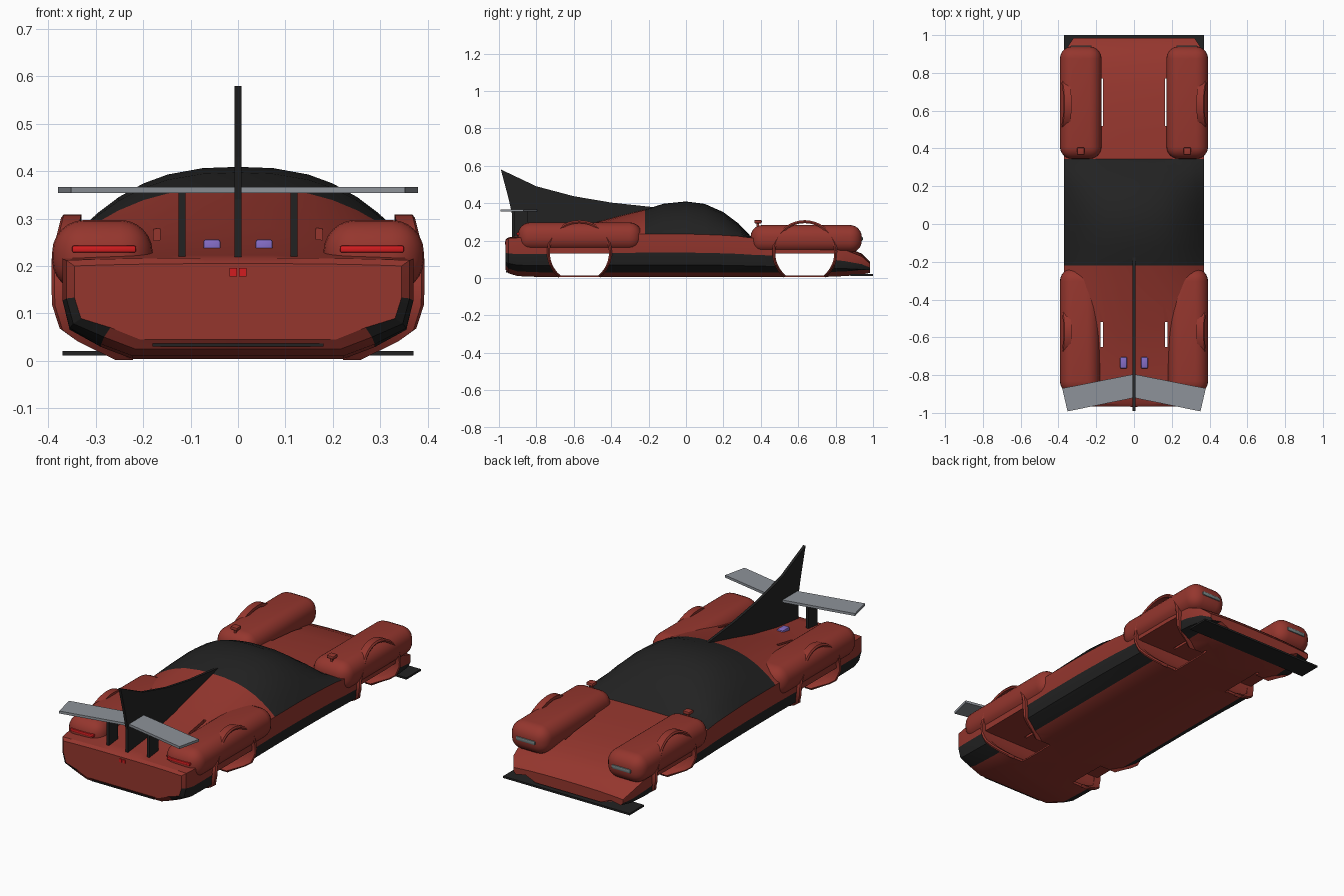
import bpy, bmesh, math
from mathutils import Vector

if "Cube" in bpy.data.objects:
    bpy.data.objects.remove(bpy.data.objects["Cube"])


def material(name, rgb):
    m = bpy.data.materials.new(name)
    m.use_nodes = True
    m.diffuse_color = (*rgb, 1)
    bsdf = next(n for n in m.node_tree.nodes if n.type == "BSDF_PRINCIPLED")
    bsdf.inputs["Base Color"].default_value = (*rgb, 1)
    return m


RED = material("body red", (0.30, 0.037, 0.027))
BLACK = material("black", (0.016, 0.016, 0.016))
GREY = material("wing grey", (0.27, 0.29, 0.32))
LAMP = material("tail lamp red", (0.65, 0.012, 0.014))
PURPLE = material("purple lamp", (0.23, 0.15, 0.56))
HEAD = material("headlamp grey", (0.17, 0.22, 0.22))


def finish(name, bm, mats, smooth=None):
    bmesh.ops.recalc_face_normals(bm, faces=bm.faces)
    me = bpy.data.meshes.new(name)
    bm.to_mesh(me)
    bm.free()
    ob = bpy.data.objects.new(name, me)
    bpy.context.collection.objects.link(ob)
    for m in mats:
        me.materials.append(m)
    if smooth:
        shade(ob, smooth)
    return ob


def shade(ob, angle):
    bpy.ops.object.select_all(action="DESELECT")
    ob.select_set(True)
    bpy.context.view_layer.objects.active = ob
    bpy.ops.object.shade_smooth_by_angle(angle=math.radians(angle))


def box(name, lo, hi, mat, bevel=0, segs=2):
    bm = bmesh.new()
    bmesh.ops.create_cube(bm, size=1)
    for v in bm.verts:
        v.co = Vector([l + (h - l) * (c + 0.5) for l, h, c in zip(lo, hi, v.co)])
    if bevel:
        bmesh.ops.bevel(bm, geom=bm.edges[:], offset=bevel, segments=segs,
                        profile=0.5, affect="EDGES")
    return finish(name, bm, [mat], 40 if bevel else None)


def pair(name, lo, hi, mat, bevel=0, segs=2):
    """Box on the left side and its mirror on the right side."""
    box("left_" + name, lo, hi, mat, bevel, segs)
    box("right_" + name, (-hi[0], lo[1], lo[2]), (-lo[0], hi[1], hi[2]), mat, bevel, segs)


def prism(name, pts, offset, mat):
    bm = bmesh.new()
    face = bm.faces.new([bm.verts.new(p) for p in pts])
    out = bmesh.ops.extrude_face_region(bm, geom=[face])
    verts = [g for g in out["geom"] if isinstance(g, bmesh.types.BMVert)]
    bmesh.ops.translate(bm, verts=verts, vec=offset)
    return finish(name, bm, [mat])


def cut(ob, cutter):
    cutter.hide_render = True
    mod = ob.modifiers.new("cut", "BOOLEAN")
    mod.operation, mod.solver, mod.object = "DIFFERENCE", "EXACT", cutter
    bpy.ops.object.select_all(action="DESELECT")
    ob.select_set(True)
    bpy.context.view_layer.objects.active = ob
    bpy.ops.object.modifier_apply(modifier=mod.name)
    bpy.data.objects.remove(cutter)


# Hull with canopy: stations of y, half width, shoulder, crown, floor
STATIONS = [
    (-0.965, 0.345, 0.200, 0.205, 0.045), (-0.95, 0.362, 0.212, 0.217, 0.025),
    (-0.90, 0.37, 0.215, 0.223, 0.010), (-0.75, 0.37, 0.22, 0.24, 0.004),
    (-0.55, 0.37, 0.225, 0.28, 0.004), (-0.38, 0.37, 0.23, 0.325, 0.004),
    (-0.22, 0.37, 0.235, 0.365, 0.004), (-0.12, 0.37, 0.235, 0.397, 0.004),
    (0.0, 0.37, 0.235, 0.409, 0.004), (0.1, 0.37, 0.232, 0.396, 0.004),
    (0.2, 0.37, 0.228, 0.352, 0.004), (0.28, 0.37, 0.223, 0.292, 0.004),
    (0.345, 0.37, 0.215, 0.224, 0.004), (0.5, 0.37, 0.205, 0.216, 0.004),
    (0.7, 0.37, 0.185, 0.198, 0.004), (0.85, 0.365, 0.15, 0.168, 0.010),
    (0.94, 0.35, 0.115, 0.13, 0.018), (0.985, 0.32, 0.075, 0.085, 0.028),
]
ROOF = (0.9, 0.8, 0.68, 0.54, 0.4, 0.2, 0)


def section(y, w, s, c, b):
    belt = b + (s - b) * 0.57
    half = [(0, b), (0.6 * w, b), (0.78 * w, b + 0.025), (0.96 * w, b + (belt - b) * 0.5),
            (w, belt), (w, s)]
    half += [(w * t, s + (c - s) * (1 - t ** 2.6)) for t in ROOF]
    ring = half + [(-x, z) for x, z in half[-2:0:-1]]
    return [(x, y, z) for x, z in ring]


bm = bmesh.new()
rings = [[bm.verts.new(p) for p in section(*st)] for st in STATIONS]
n = len(rings[0])
for i, (a, b) in enumerate(zip(rings, rings[1:])):
    mid = (STATIONS[i][0] + STATIONS[i + 1][0]) / 2
    for k in range(n):
        f = bm.faces.new((a[k], a[(k + 1) % n], b[(k + 1) % n], b[k]))
        row = min(k, n - 1 - k)
        sill = row in (2, 3)
        glass = row >= 5 and -0.22 < mid < 0.345
        f.material_index = int(sill or glass)
bm.faces.new(rings[0])
bm.faces.new(rings[-1])
hull = finish("hull", bm, [RED, BLACK])

# Wheel wells open from side to side, with slots beside the fenders
WELL_Z, WELL_R = 0.13, 0.16
for wy, s0, s1 in ((-0.57, -0.65, -0.52), (0.635, 0.52, 0.77)):
    arc = [math.radians(180 + 10 * i) for i in range(19)]
    pts = [(-0.5, wy + WELL_R * math.cos(a), max(0.012, WELL_Z + WELL_R * math.sin(a)))
           for a in arc if WELL_Z + WELL_R * math.sin(a) > 0.005]
    cut(hull, prism("well_cutter", pts, (1, 0, 0), RED))
    for side in (-1, 1):
        for x0, x1, y0, y1, top in ((0.166, 0.45, wy - 0.11, wy + 0.11, 0.1),
                                    (0.164, 0.178, s0, s1, 0.5)):
            xs = sorted((side * x0, side * x1))
            cut(hull, box("slot_cutter", (xs[0], y0, -0.1), (xs[1], y1, top), RED))
shade(hull, 32)

# Fenders
pair("rear_fender", (0.18, -0.9, 0.145), (0.392, -0.235, 0.297), RED, 0.068, 6)
pair("front_fender", (0.172, 0.345, 0.135), (0.392, 0.94, 0.283), RED, 0.064, 6)


# Wheel arch rims, tucked inward toward the floor
def rim_x(z):
    if z > 0.12:
        return 0.385 - max(0, z - 0.22) * 0.25
    return 0.365 + (z - 0.06) * 0.33 if z > 0.06 else 0.235 + z * 2.15


for label, wy in (("rear", -0.57), ("front", 0.635)):
    for side_name, side in (("left", 1), ("right", -1)):
        bm = bmesh.new()
        loops = []
        for i in range(33):
            a = math.radians(-50 + 280 * i / 32)
            z = 0.135 + 0.163 * math.sin(a)
            x = rim_x(z)
            loop = []
            for dx, r in ((-0.035, 0.158), (0.004, 0.158), (0.008, 0.166), (0.002, 0.174),
                          (-0.035, 0.174)):
                loop.append(bm.verts.new((side * (x + dx), wy + r * math.cos(a),
                                          0.135 + r * math.sin(a))))
            loops.append(loop)
        for p, q in zip(loops, loops[1:]):
            for k in range(5):
                bm.faces.new((p[k], p[(k + 1) % 5], q[(k + 1) % 5], q[k]))
        bm.faces.new(loops[0])
        bm.faces.new(loops[-1])
        finish(f"{side_name}_{label}_arch_rim", bm, [RED], 35)

# Tail fin, wing and struts
fin = [(-0.99, 0.58), (-0.8, 0.49), (-0.6, 0.437), (-0.4, 0.403), (-0.15, 0.376),
       (-0.17, 0.34), (-0.55, 0.25), (-0.93, 0.2), (-0.93, 0.34), (-0.95, 0.43)]
prism("tail_fin", [(-0.007, y, z) for y, z in fin], (0.014, 0, 0), BLACK)
wing = [(0, -0.795), (0.38, -0.87), (0.352, -0.992), (0, -0.92),
        (-0.352, -0.992), (-0.38, -0.87)]
prism("rear_wing", [(x, y, 0.354) for x, y in wing], (0, 0, 0.013), GREY)
pair("wing_strut", (0.111, -0.92, 0.2), (0.125, -0.845, 0.358), BLACK)

# Front splitter and tail lower trim
box("front_splitter", (-0.37, 0.88, 0.011), (0.37, 1.0, 0.021), BLACK)
box("tail_trim", (-0.18, -0.962, 0.03), (0.18, -0.94, 0.036), BLACK)

# Lamps
pair("tail_lamp", (0.215, -0.905, 0.228), (0.35, -0.885, 0.243), LAMP, 0.004)
pair("headlamp", (0.225, 0.925, 0.2), (0.335, 0.945, 0.22), HEAD, 0.004)
pair("centre_lamp", (0.002, -0.969, 0.178), (0.018, -0.955, 0.196), LAMP)
pair("deck_lamp", (0.037, -0.765, 0.225), (0.073, -0.705, 0.256), PURPLE, 0.005)

# Mirrors on the front fenders
pair("mirror_stalk", (0.277, 0.378, 0.27), (0.287, 0.39, 0.3), RED)
pair("mirror", (0.262, 0.365, 0.292), (0.302, 0.405, 0.31), RED, 0.006)
